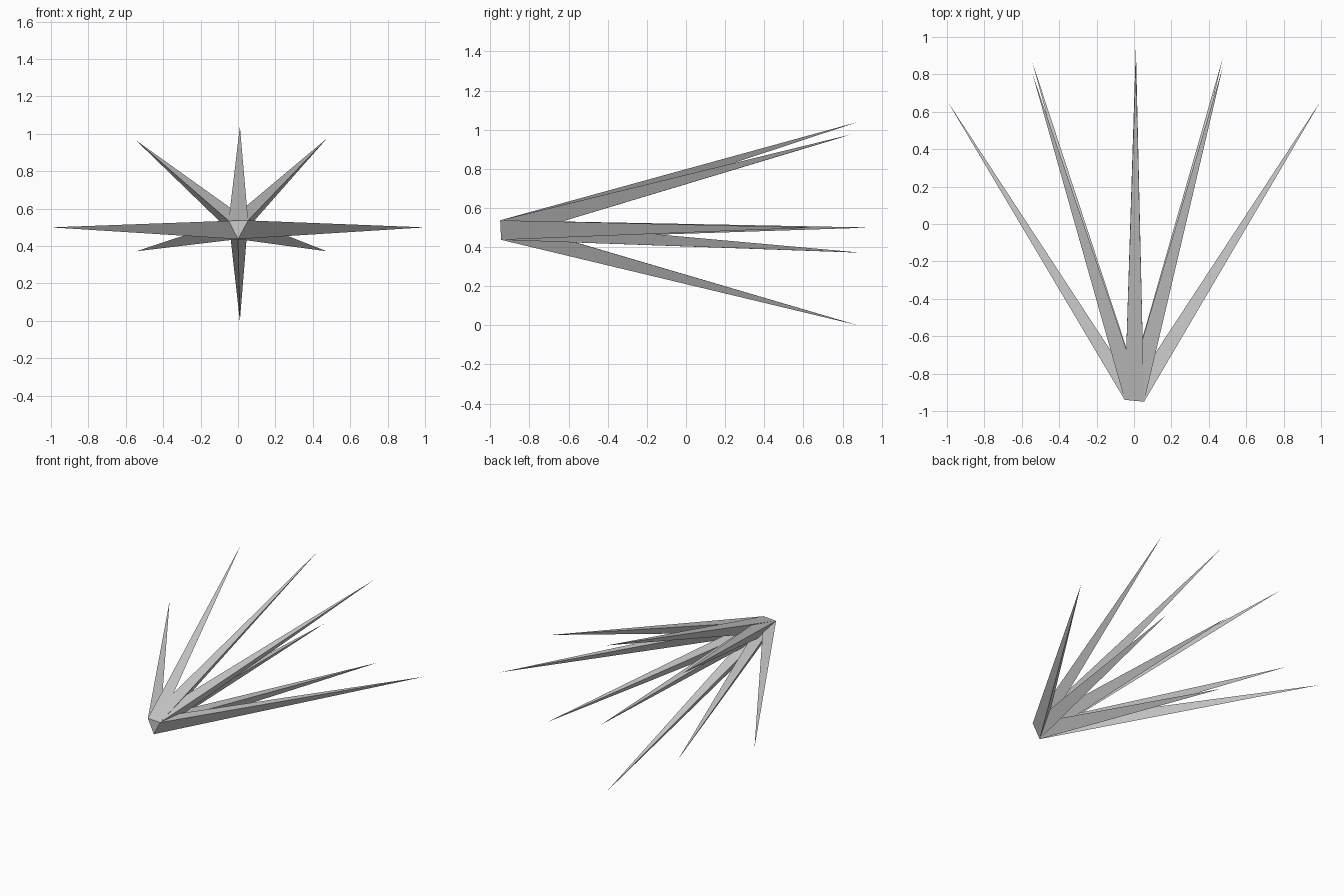
import bpy

cube = bpy.data.objects.get("Cube")
if cube:
    bpy.data.objects.remove(cube, do_unlink=True)

# Plain grey material
grey = bpy.data.materials.new("light_grey")
grey.use_nodes = True
colour = (0.6, 0.6, 0.6, 1)
grey.diffuse_color = colour
grey.node_tree.nodes["Principled BSDF"].inputs["Base Color"].default_value = colour


def add_mesh(name, verts, faces):
    mesh = bpy.data.meshes.new(name)
    mesh.from_pydata(verts, [], faces)
    mesh.materials.append(grey)
    obj = bpy.data.objects.new(name, mesh)
    bpy.context.collection.objects.link(obj)
    return obj


# Small triangle at the front shared by every spike: left, right, bottom as seen from -y
base = [(-0.05, -0.94, 0.535), (0.054, -0.95, 0.537), (0, -0.945, 0.437)]
add_mesh("base_cap", base, [(0, 2, 1)])

# Tip of each spike
tips = {
    "top_spike": (0.01, 0.88, 1.04),
    "bottom_spike": (0.01, 0.88, 0),
    "centre_spike": (0.01, 0.95, 0.5),
    "right_spike": (-1, 0.66, 0.5),
    "left_spike": (1, 0.66, 0.5),
    "upper_right_spike": (-0.545, 0.81, 0.965),
    "upper_left_spike": (0.475, 0.84, 0.975),
    "lower_right_spike": (-0.545, 0.87, 0.372),
    "lower_left_spike": (0.475, 0.89, 0.372),
}

# Three long flat sides run from the base triangle to each tip
sides = [(i, (i + 1) % 3, 3) for i in range(3)]
for name, tip in tips.items():
    add_mesh(name, base + [tip], sides)
